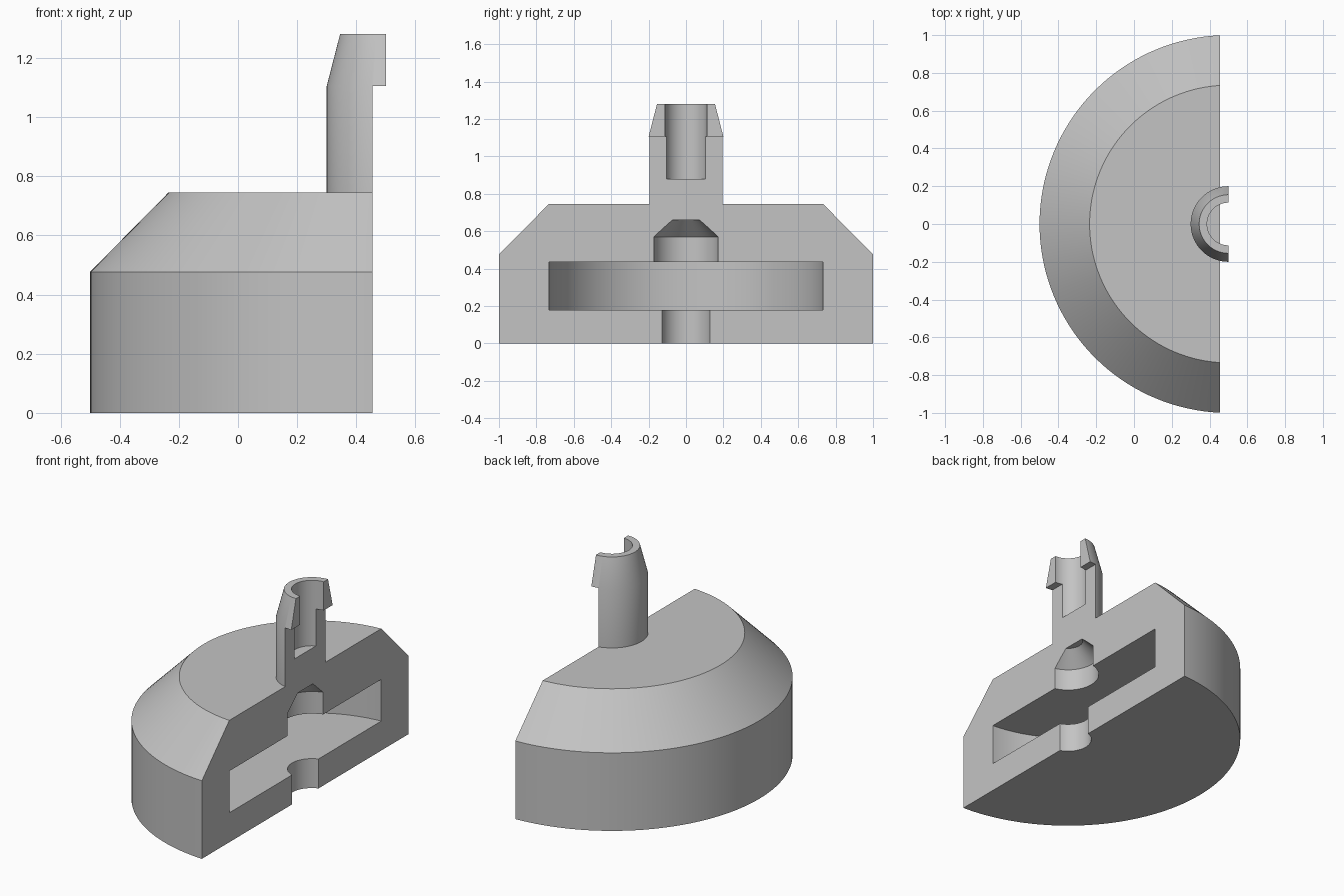
import bpy, bmesh, math

if "Cube" in bpy.data.objects:
    bpy.data.objects.remove(bpy.data.objects["Cube"])

AXIS_X = 0.5      # axis of revolution
CUT_X = 0.455     # flat section plane of the body
HOOK_Z = 1.105    # underside of the snap hook
STEPS = 72

# Closed section (radius, height): shell, post, bore, neck, wide slot, base hole
SECTION = [(0.135, 0), (1, 0), (1, 0.477), (0.735, 0.745), (0.2, 0.745),
           (0.2, HOOK_Z), (0.155, 1.28), (0.113, 1.28), (0.113, 0.88),
           (0, 0.88), (0, 0.66), (0.085, 0.66), (0.178, 0.57),
           (0.178, 0.435), (0.735, 0.435), (0.735, 0.18), (0.135, 0.18)]


def make_object(name, bm):
    bmesh.ops.recalc_face_normals(bm, faces=bm.faces)
    mesh = bpy.data.meshes.new(name)
    bm.to_mesh(mesh)
    bm.free()
    obj = bpy.data.objects.new(name, mesh)
    bpy.context.collection.objects.link(obj)
    return obj


# Half-turned housing with post
bm = bmesh.new()
rings = []
for i in range(STEPS + 1):
    a = math.pi / 2 + math.pi * i / STEPS
    rings.append([bm.verts.new((AXIS_X + r * math.cos(a), r * math.sin(a), z))
                  for r, z in SECTION])
n = len(SECTION)
for a, b in zip(rings, rings[1:]):
    for j in range(n):
        k = (j + 1) % n
        if SECTION[j][0] or SECTION[k][0]:      # skip the edge on the axis
            bm.faces.new((a[j], a[k], b[k], b[j]))
bm.faces.new(rings[0])
bm.faces.new(rings[-1])
bmesh.ops.remove_doubles(bm, verts=bm.verts, dist=1e-5)
housing = make_object("half_housing", bm)

# Block that trims everything below the hook back to the section plane
bm = bmesh.new()
bmesh.ops.create_cube(bm, size=1)
for v in bm.verts:
    v.co.x = CUT_X if v.co.x < 0 else 1.0
    v.co.y *= 3
    v.co.z = -0.5 if v.co.z < 0 else HOOK_Z
cutter = make_object("section_cutter", bm)
cutter.hide_render = True

bpy.context.view_layer.objects.active = housing
housing.select_set(True)
mod = housing.modifiers.new("section", 'BOOLEAN')
mod.operation = 'DIFFERENCE'
mod.solver = 'EXACT'
mod.object = cutter
bpy.ops.object.modifier_apply(modifier=mod.name)
bpy.data.objects.remove(cutter)

# Smooth round walls, crisp edges
bpy.ops.object.shade_smooth_by_angle(angle=math.radians(25))

# Plain grey finish
grey = bpy.data.materials.new("light_grey")
grey.diffuse_color = (0.55, 0.55, 0.55, 1)
grey.use_nodes = True
grey.node_tree.nodes["Principled BSDF"].inputs["Base Color"].default_value = grey.diffuse_color
housing.data.materials.clear()
housing.data.materials.append(grey)
